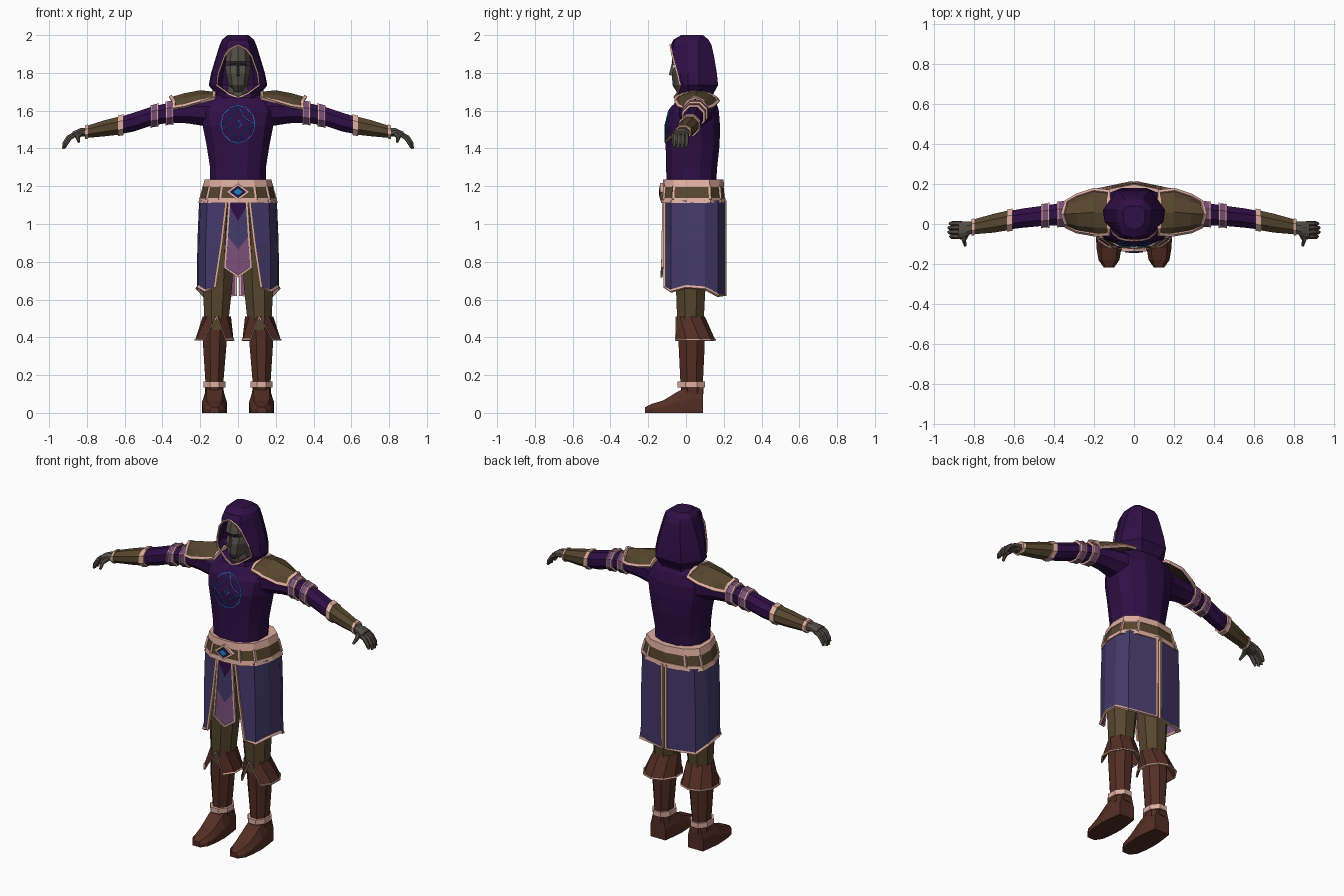
import bpy, bmesh, math
from mathutils import Vector
from mathutils.bvhtree import BVHTree

if "Cube" in bpy.data.objects:
    bpy.data.objects.remove(bpy.data.objects["Cube"])

def srgb(*c):
    return tuple((v / 255 / 12.92) if v < 10 else ((v / 255 + .055) / 1.055) ** 2.4 for v in c) + (1,)

COL = dict(dark_purple=(47, 15, 70), slate_purple=(68, 58, 106), brown=(86, 70, 46), leather=(84, 46, 36),
           pale_pink=(224, 174, 160), grey=(84, 78, 70), mauve=(122, 80, 122), blue=(35, 130, 205), navy=(28, 24, 66))
MAT = {}
for k, c in COL.items():
    MAT[k] = bpy.data.materials.new(k)
    MAT[k].diffuse_color = srgb(*c)

def make(name, verts, faces, mat, mirror=False, solid=0):
    bm = bmesh.new()
    vs = [bm.verts.new(v) for v in verts]
    for f in faces:
        bm.faces.new([vs[i] for i in f])
    bmesh.ops.remove_doubles(bm, verts=bm.verts, dist=1e-5)
    bmesh.ops.recalc_face_normals(bm, faces=bm.faces)
    me = bpy.data.meshes.new(name)
    bm.to_mesh(me)
    bm.free()
    ob = bpy.data.objects.new(name, me)
    bpy.context.collection.objects.link(ob)
    me.materials.append(MAT[mat])
    if solid:
        ob.modifiers.new("thickness", 'SOLIDIFY').thickness = solid
    if mirror:
        ob.modifiers.new("mirror", 'MIRROR').use_mirror_merge = False
    return ob

def loft(name, rings, mat, mirror=False, closed=True, caps=(True, True), solid=0):
    n = len(rings[0])
    verts = [p for r in rings for p in r]
    faces = [(i * n + j, i * n + (j + 1) % n, (i + 1) * n + (j + 1) % n, (i + 1) * n + j)
             for i in range(len(rings) - 1) for j in range(n if closed else n - 1)]
    if caps[0]:
        faces.append(tuple(range(n)))
    if caps[1]:
        faces.append(tuple(range(len(verts) - n, len(verts))))
    return make(name, verts, faces, mat, mirror, solid)

def unit(n, p=1.0):
    """Points around a unit ring with a flat front; p < 1 makes it boxier."""
    k = 1 / math.cos(math.pi / n)
    out = []
    for i in range(n):
        a = 2 * math.pi * (i + .5) / n
        c, s = math.cos(a) * k, math.sin(a) * k
        out.append((math.copysign(min(abs(c) ** p, 1), c), math.copysign(min(abs(s) ** p, 1), s)))
    return out

def ring_z(cx, cy, z, rx, ry, n=8, p=1.0):
    return [(cx + rx * a, cy + ry * b, z) for a, b in unit(n, p)]

def ring_x(x, y, z, ry, rz, n=8):
    return [(x, y + ry * a, z + rz * b) for a, b in unit(n)]

def tube(name, pts, r, mat, mirror=False, closed=False, n=4):
    pts = [Vector(p) for p in pts]
    radii = r if isinstance(r, (list, tuple)) else [r] * len(pts)
    rings, u, m = [], None, len(pts)
    for i, p in enumerate(pts):
        a = pts[i - 1] if i or closed else p
        b = pts[(i + 1) % m] if i < m - 1 or closed else p
        t = (b - a).normalized()
        u = t.orthogonal() if u is None else u - t * u.dot(t)
        u.normalize()
        w = t.cross(u)
        rings.append([p + radii[i] * (u * math.cos(k * math.tau / n) + w * math.sin(k * math.tau / n)) for k in range(n)])
    if closed:
        rings.append(rings[0])
    return loft(name, rings, mat, mirror, caps=(not closed, not closed))

# Torso
torso = loft("torso", [ring_z(0, cy, z, rx, ry, 12, .85) for z, cy, rx, ry in (
    (1.18, .027, .148, .13), (1.3, .03, .148, .135), (1.42, .035, .167, .143), (1.52, .035, .187, .145),
    (1.6, .042, .2, .132), (1.66, .055, .17, .1), (1.70, .06, .09, .07))], "dark_purple")

# Chest emblem, laid onto the torso surface
bvh = BVHTree.FromPolygons([v.co for v in torso.data.vertices], [tuple(p.vertices) for p in torso.data.polygons])
def on_chest(x, z):
    hit = bvh.ray_cast(Vector((x, -1, z)), Vector((0, 1, 0)))[0]
    return (x, hit.y - .002, z)
def emblem(name, path, steps, closed=True):
    pts = []
    for (x0, z0), (x1, z1) in zip(path, path[1:] + path[:1]):
        pts += [on_chest(x0 + (x1 - x0) * k / steps, 1.528 + z0 + (z1 - z0) * k / steps) for k in range(steps)]
    tube(name, pts, .0026, "blue", closed=True)
A = [math.tau * i / 12 for i in range(12)]
emblem("emblem_circle", [(.09 * math.cos(a), .099 * math.sin(a)) for a in A], 2)
emblem("emblem_star", [((.088 if i % 3 == 0 else .05) * math.cos(a), (.097 if i % 3 == 0 else .052) * math.sin(a))
                       for i, a in enumerate(A)], 2)
emblem("emblem_diamond", [(0, .022), (.018, 0), (0, -.022), (-.018, 0)], 2)

# Head and neck
loft("neck", [ring_z(0, .03, 1.62, .065, .06), ring_z(0, .02, 1.75, .05, .05)], "grey")
loft("face", [[(0, f, z), (w * .6, f + .015, z), (w, f + .06, z), (w * .8, .08, z),
               (-w * .8, .08, z), (-w, f + .06, z), (-w * .6, f + .015, z)] for z, w, f in (
    (1.70, .025, -.05), (1.735, .05, -.072), (1.80, .064, -.074), (1.84, .066, -.058), (1.86, .067, -.076),
    (1.91, .06, -.066), (1.95, .03, -.03))], "grey")
make("nose", [(0, -.072, 1.865), (-.012, -.06, 1.78), (.012, -.06, 1.78), (0, -.09, 1.79)],
     [(0, 1, 3), (0, 3, 2), (1, 2, 3), (0, 2, 1)], "grey")
make("eyes", [(.014, -.066, 1.838), (.045, -.05, 1.842), (.045, -.05, 1.85), (.014, -.069, 1.848)],
     [(0, 1, 2, 3)], "navy", mirror=True, solid=.004)

# Hood: z, opening half width, opening y, half width, back y
HOOD = ((1.67, .0, -.06, .115, .14), (1.69, .05, -.045, .12, .145), (1.735, .112, -.03, .155, .17),
        (1.80, .104, -.045, .142, .163), (1.89, .072, -.07, .115, .148), (1.925, .045, -.076, .104, .14),
        (1.947, 0, -.08, .097, .135), (1.975, 0, -.068, .085, .12), (2.0, 0, -.025, .055, .09))
def hood_ring(z, e, ye, w, yb):
    h = [(e, ye), (max(e, w * .62), ye + .012), (w * .95, .01), (w, .07), (w * .55, yb)]
    return [(x, y, z) for x, y in h] + [(-x, y, z) for x, y in reversed(h)]
loft("hood", [hood_ring(*h) for h in HOOD], "dark_purple", closed=False, caps=(False, True))
tube("hood_trim", [(e, ye - .002, z) for z, e, ye, w, yb in HOOD[:7]], .006, "pale_pink", mirror=True)

# Arms: x, y, z, y radius, z radius
ARM = [(.12, .05, 1.59, .095, .08), (.27, .05, 1.595, .065, .062), (.36, .05, 1.59, .055, .053),
       (.46, .04, 1.57, .05, .05), (.55, .03, 1.54, .048, .05), (.63, .018, 1.52, .046, .045),
       (.70, .004, 1.508, .044, .04), (.81, -.016, 1.486, .033, .028)]
def arm_at(x, grow=0):
    for a, b in zip(ARM, ARM[1:]):
        if x <= b[0]:
            t = (x - a[0]) / (b[0] - a[0])
            q = [u + (v - u) * t for u, v in zip(a, b)]
            return ring_x(x, q[1], q[2], q[3] + grow, q[4] + grow)
def band(name, x0, x1, grow, mat):
    loft(name, [arm_at(x0, grow), arm_at(x1, grow)], mat, mirror=True)
loft("sleeve", [ring_x(*a) for a in ARM[:6]], "dark_purple", mirror=True)
loft("bracer", [arm_at(x, .003) for x in (.62, .70, .81)], "brown", mirror=True)
for x in (.345, .425):
    band("arm_band", x, x + .034, .009, "mauve")
    for e in (x - .004, x + .032):
        band("arm_band_edge", e, e + .007, .011, "pale_pink")
band("elbow_cuff", .607, .635, .009, "pale_pink")
band("wrist_cuff", .795, .81, .008, "pale_pink")

# Hands
loft("palm", [ring_x(.80, -.016, 1.486, .028, .024), ring_x(.835, -.024, 1.485, .036, .022),
              ring_x(.875, -.03, 1.472, .043, .017)], "grey", mirror=True)
for i in range(4):
    y, d = .002 - i * .0215, (.006, 0, 0, .008)[i]
    tube("finger", [(.862, y, 1.475), (.897 - d, y, 1.458), (.917 - d, y, 1.428), (.925 - d, y, 1.398 + d)],
         [.014, .013, .012, .007], "grey", mirror=True, n=6)
tube("thumb", [(.832, -.04, 1.48), (.85, -.078, 1.462), (.842, -.108, 1.435)], [.015, .013, .007], "grey", mirror=True, n=6)

# Shoulder pads: x, ridge z, edge z, front y, back y
PAD = [(.125, 1.70, 1.665, -.052, .16), (.20, 1.708, 1.65, -.05, .168), (.285, 1.692, 1.625, -.035, .14),
       (.335, 1.672, 1.615, -.012, .11)]
pad = []
for x, zr, ze, y0, y1 in PAD:
    m, h = (y0 + y1) / 2, (y1 - y0) / 2
    out = .02 if x > .3 else 0
    pad.append([(x + out * (1 - abs(k)), m + h * k, ze + (zr - ze) * f) for k, f in
                ((-1, 0), (-.7, .6), (0, 1), (.7, .6), (1, 0))])
loft("shoulder_pad", pad, "brown", mirror=True, closed=False, caps=(False, False), solid=.012)
rim = pad[0] + [r[-1] for r in pad[1:-1]] + pad[-1][::-1] + [r[0] for r in pad[-2:0:-1]]
tube("shoulder_pad_trim", rim, .012, "pale_pink", mirror=True, closed=True)

# Belt
HALF = [(0, -.122), (.09, -.112), (.155, -.065), (.188, .03), (.186, .125), (.12, .178), (0, .2)]
OUT = HALF + [(-x, y) for x, y in HALF[-2:0:-1]]
def belt_ring(z, grow):
    k = .92 + (1.235 - z) * 1.45
    return [(x * (k + grow), .04 + (y - .04) * (.97 + (k - .92) * .45 + grow), z) for x, y in OUT]
for name, z0, z1, g, m in (("belt_top_edge", 1.195, 1.235, .02, "pale_pink"), ("belt", 1.13, 1.2, 0, "brown"),
                           ("belt_bottom_edge", 1.11, 1.137, .02, "pale_pink")):
    loft(name, [belt_ring(z0, g), belt_ring(z1, g)], m)
for i in (1, 2, 4, 5):
    tube("belt_loop", [belt_ring(1.2, 0)[i], belt_ring(1.13, 0)[i]], .009, "pale_pink", mirror=True)

# Buckle: stacked diamonds
for name, w, h, y, m in (("buckle", .062, .046, -.138, "pale_pink"), ("buckle_inlay", .044, .033, -.141, "navy"),
                         ("buckle_gem", .024, .018, -.144, "blue")):
    D = ((0, h), (w, 0), (0, -h), (-w, 0))
    loft(name, [[(a, yy, 1.17 + b) for a, b in D] for yy in (-.11, y)], m)

# Skirt halves: outline per level, with a pointed hem
SK = [(.165, -.08), (.2, 0), (.208, .1), (.175, .17), (.012, .207)]
HEM = (.665, .645, .668, .66, .622, .622)
def skirt_ring(front, k, zs, inset=0):
    pts = [(front, -.112)] + SK
    return [(x * k * (1 - inset), .04 + (y - .04) * (1 - inset), z) for (x, y), z in zip(pts, zs)]
def skirt_rings(i):
    return [skirt_ring(.062, .99, [1.125] * 6, i), skirt_ring(.085, 1.035, [.9] * 6, i), skirt_ring(.118, 1.045, HEM, i)]
sk = skirt_rings(0)
loft("skirt", sk, "slate_purple", mirror=True, closed=False, caps=(False, False))
loft("skirt_lining", skirt_rings(.035), "mauve", mirror=True, closed=False, caps=(False, False))
tube("skirt_trim", [sk[0][0], sk[1][0]] + sk[2] + [sk[1][-1], sk[0][-1]], .0095, "pale_pink", mirror=True)

# Front tabard with three chevron colours: half width, side z, middle z, y
TAB = ((.045, 1.12, 1.12, -.122), (.048, 1.10, 1.015, -.125), (.058, .94, .865, -.127), (.07, .77, .722, -.13))
tv = [[(-w, y + .004, zs), (0, y, zc), (w, y + .004, zs)] for w, zs, zc, y in TAB]
tab = loft("tabard", tv, "dark_purple", closed=False, caps=(False, False), solid=.005)
for m in ("slate_purple", "mauve"):
    tab.data.materials.append(MAT[m])
for i, p in enumerate(tab.data.polygons):
    p.material_index = 0 if p.center.z > 1.04 else 1 if p.center.z > .93 else 2
tube("tabard_trim", [r[2] for r in tv] + [tv[-1][1]], .008, "pale_pink", mirror=True)

# Legs
loft("trousers", [ring_z(*r) for r in ((.092, .04, 1.13, .085, .11), (.105, .03, .9, .087, .095),
     (.109, .025, .66, .077, .078), (.115, .023, .44, .06, .068))], "brown", mirror=True)

# Boots
loft("boot_shaft", [ring_z(*r) for r in ((.122, .03, .46, .064, .07), (.123, .03, .36, .062, .069),
     (.125, .03, .17, .048, .06), (.125, .035, .10, .05, .058))], "leather", mirror=True)
loft("ankle_band", [ring_z(.125, .027, z, .058, .073) for z in (.135, .165)], "pale_pink", mirror=True)
loft("foot", [[(.125 + a * w, y, b * h) for a, b in ((-1, 0), (1, 0), (1, .5), (.65, 1), (-.65, 1), (-1, .5))]
     for y, w, h in ((.09, .05, .14), (.02, .06, .145), (-.04, .066, .115), (-.12, .062, .066),
                     (-.18, .052, .048), (-.218, .025, .03))], "leather", mirror=True)

# Boot cuffs, split at the front
def cuff_ring(cx, cy, z, rx, ry, start, n=8):
    return [(cx + rx * math.sin(a), cy - ry * math.cos(a), z)
            for a in (start + (math.tau - 2 * start) * i / n for i in range(n + 1))]
top, low = cuff_ring(.112, .024, .51, .075, .076, 0), cuff_ring(.125, .04, .387, .106, .115, .6)
loft("boot_cuff", [top, low], "leather", mirror=True, closed=False, caps=(False, False), solid=.006)
loft("boot_cuff_top", [[(x, y, z - d) for x, y, z in top[:-1]] for d in (.004, .012)], "leather", mirror=True)
tube("boot_cuff_trim", low, .006, "pale_pink", mirror=True)
for end in (0, -1):
    tube("boot_cuff_slit_trim", [top[end], low[end]], .0035, "pale_pink", mirror=True)

for m in bpy.data.materials:
    if m.users and not m.is_grease_pencil:
        m.use_nodes = True
        m.node_tree.nodes["Principled BSDF"].inputs["Base Color"].default_value = m.diffuse_color
